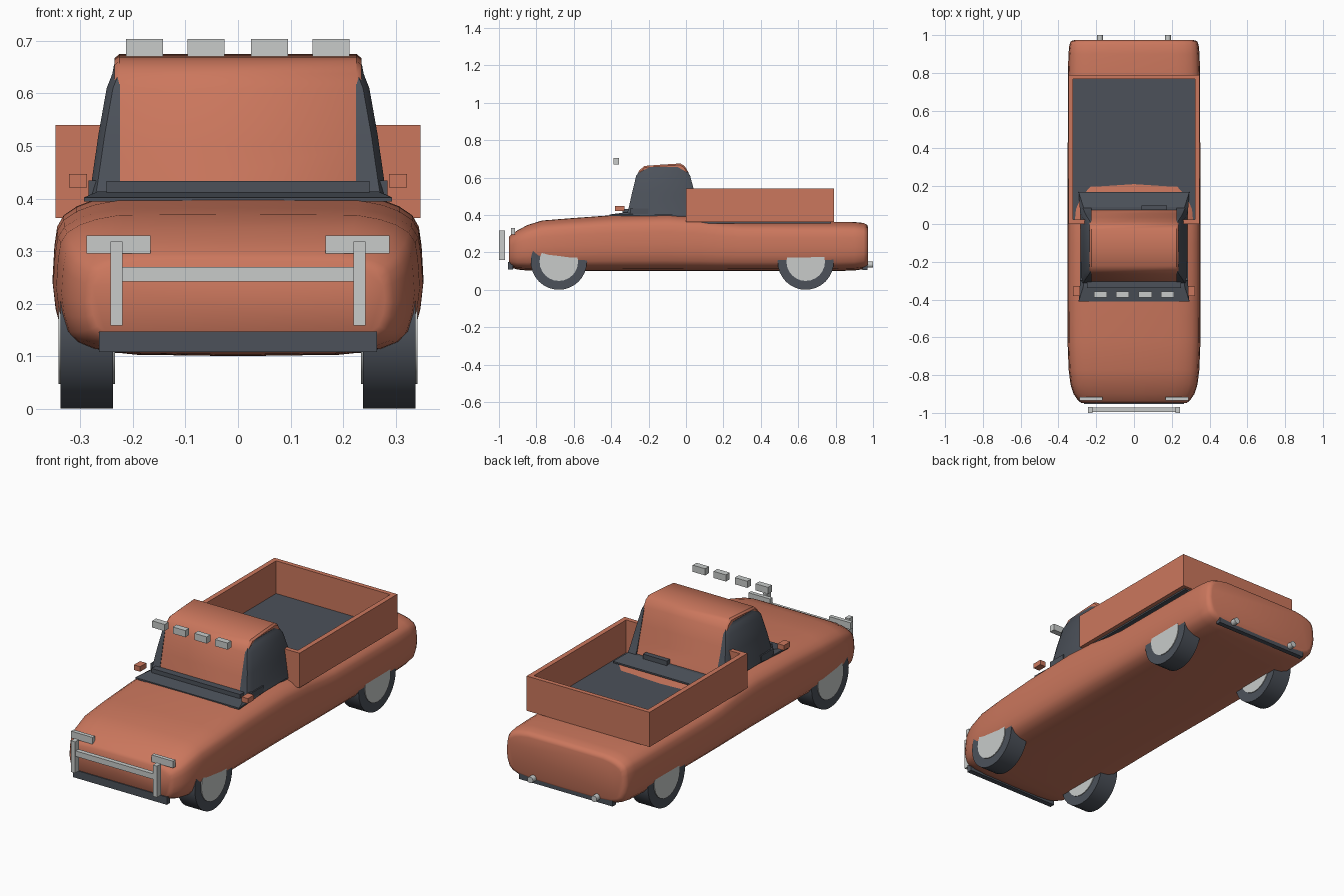
import bpy, bmesh, math
from mathutils import Vector

if "Cube" in bpy.data.objects:
    bpy.data.objects.remove(bpy.data.objects["Cube"])


def material(name, rgb):
    m = bpy.data.materials.new(name)
    m.diffuse_color = (*rgb, 1)
    m.use_nodes = True
    m.node_tree.nodes["Principled BSDF"].inputs["Base Color"].default_value = m.diffuse_color
    return m


ORANGE = material("terracotta_paint", (0.60, 0.185, 0.11))
DARK = material("dark_slate", (0.072, 0.083, 0.102))
GREY = material("light_metal", (0.58, 0.60, 0.59))


def make(name, bm, mat, smooth=None):
    bmesh.ops.recalc_face_normals(bm, faces=bm.faces)
    me = bpy.data.meshes.new(name)
    bm.to_mesh(me)
    bm.free()
    ob = bpy.data.objects.new(name, me)
    bpy.context.collection.objects.link(ob)
    me.materials.append(mat)
    if smooth:
        bpy.ops.object.select_all(action='DESELECT')
        bpy.context.view_layer.objects.active = ob
        ob.select_set(True)
        bpy.ops.object.shade_smooth_by_angle(angle=math.radians(smooth))
    return ob


def box(name, x, y, z, mat):
    bm = bmesh.new()
    bmesh.ops.create_cube(bm, size=1)
    for v in bm.verts:
        v.co = Vector([(a + b) / 2 + c * (b - a) for (a, b), c in zip((x, y, z), v.co)])
    return make(name, bm, mat)


def pair(name, x, y, z, mat):
    box(name + "_right", x, y, z, mat)
    box(name + "_left", (-x[1], -x[0]), y, z, mat)


def loft(name, rings, mat, smooth=None):
    bm = bmesh.new()
    rows = [[bm.verts.new(p) for p in r] for r in rings]
    n = len(rows[0])
    for a, b in zip(rows, rows[1:]):
        for i in range(n):
            j = (i + 1) % n
            bm.faces.new((a[i], a[j], b[j], b[i]))
    bm.faces.new(rows[0])
    bm.faces.new(rows[-1])
    return make(name, bm, mat, smooth)


def cyl(name, r, centre, depth, axis, mat, sides=32):
    bm = bmesh.new()
    bmesh.ops.create_cone(bm, cap_ends=True, segments=sides, radius1=r, radius2=r, depth=depth)
    q = Vector((0, 0, 1)).rotation_difference(Vector(axis))
    for v in bm.verts:
        v.co = q @ v.co + Vector(centre)
    return make(name, bm, mat, 35)


# body: rounded cross-section lofted from nose to tail
half = [(0.0, 0.0), (0.55, 0.01), (0.80, 0.045), (0.90, 0.10), (0.955, 0.18), (0.985, 0.32),
        (1.0, 0.48), (0.99, 0.68), (0.975, 0.80), (0.94, 0.87), (0.87, 0.925), (0.78, 0.965),
        (0.65, 0.995), (0.0, 1.0)]
section = half + [(-x, t) for x, t in half[-2:0:-1]]
stations = [(-0.947, .280, .130, .282), (-0.935, .296, .118, .295), (-0.90, .320, .108, .318),
            (-0.85, .336, .103, .345), (-0.77, .346, .101, .370), (-0.62, .352, .10, .382),
            (-0.40, .353, .10, .398), (-0.10, .353, .10, .408), (0.08, .353, .10, .395),
            (0.20, .352, .10, .374), (0.30, .351, .10, .365), (0.80, .350, .10, .363),
            (0.90, .347, .103, .362), (0.95, .342, .110, .357), (0.968, .334, .120, .348),
            (0.973, .318, .132, .334)]
loft("body", [[(x * w, y, b + t * (top - b)) for x, t in section] for y, w, b, top in stations],
     ORANGE, 50)

# cargo bed: floor and four walls
box("bed_floor", (-.325, .325), (.02, .775), (.355, .373), DARK)
pair("bed_side", (.322, .347), (0, .79), (.363, .54), ORANGE)
box("bed_tailgate", (-.322, .322), (.767, .79), (.363, .54), ORANGE)
box("bed_front", (-.322, .322), (0, .023), (.363, .54), ORANGE)

# cab: painted windshield, roof and back as one profile
cab = [(-.312, .40), (-.290, .50), (-.264, .61), (-.250, .638), (-.222, .662), (-.13, .669),
       (-.03, .675), (-.008, .662), (.012, .63), (.035, .55), (.055, .48), (.078, .40)]
loft("cab_shell", [[(x, -.12 + (y + .12) * s, z - d) for y, z in cab]
                   for x, s, d in ((-.235, .97, .008), (-.226, 1, 0), (.226, 1, 0), (.235, .97, .008))],
     ORANGE, 40)

# dark side windows bulging outward below the roof
for s, side in ((1, "right"), (-1, "left")):
    rings = []
    for z, hx, y0, y1 in ((.40, .284, -.318, .09), (.43, .279, -.308, .075), (.52, .266, -.288, .046),
                          (.61, .250, -.266, .022), (.638, .239, -.245, .004), (.655, .236, -.218, -.02)):
        rings.append([(s * .225, y0, z), (s * (hx - .012), y0, z), (s * hx, y0 + .025, z),
                      (s * hx, y1 - .025, z), (s * (hx - .012), y1, z), (s * .225, y1, z)])
    loft("side_window_" + side, rings, DARK, 40)

# dark flared skirt around the cab base
loft("cab_skirt", [[(-w, y0, zf), (w, y0, zf), (w * k, -.12, zm), (w, y1, zr), (-w, y1, zr), (-w * k, -.12, zm)]
                   for w, k, y0, y1, zf, zm, zr in ((.293, .93, -.41, .17, .394, .394, .385),
                                                    (.293, .93, -.41, .17, .402, .402, .393),
                                                    (.268, 1.0, -.33, .09, .413, .415, .412))],
     DARK)
box("cowl", (-.25, .25), (-.340, -.305), (.40, .433), DARK)
pair("door_handle", (.262, .285), (-.30, -.20), (.405, .434), DARK)
box("rear_latch", (.04, .175), (.073, .098), (.40, .434), DARK)

# mirrors, roof lamps and headlights
pair("mirror", (.287, .322), (-.38, -.33), (.421, .447), ORANGE)
for i, x in enumerate((-.178, -.061, .060, .177)):
    box(f"roof_lamp_{i}", (x - .035, x + .035), (-.388, -.357), (.67, .704), GREY)
pair("headlight", (.167, .288), (-.935, -.915), (.295, .33), GREY)

# front guard bar
box("guard_bar", (-.23, .23), (-.995, -.972), (.242, .270), GREY)
pair("guard_post", (.220, .243), (-1.0, -.968), (.158, .318), GREY)

# bumpers and exhausts
box("front_bumper", (-.265, .265), (-.952, -.925), (.108, .147), DARK)
box("rear_bumper", (-.265, .265), (.945, .970), (.106, .140), DARK)
for s in (1, -1):
    cyl("exhaust_" + ("right" if s > 0 else "left"), .016, (s * .18, .975, .134), .05, (0, 1, 0), GREY, 12)

# wheels: dark tyre with metal hub showing on both sides
for end, y in (("front", -.68), ("rear", .64)):
    for s, side in ((1, "right"), (-1, "left")):
        cyl(f"{end}_{side}_tyre", .15, (s * .288, y, .15), .10, (1, 0, 0), DARK)
        cyl(f"{end}_{side}_hub", .103, (s * .288, y, .15), .108, (1, 0, 0), GREY, 24)
